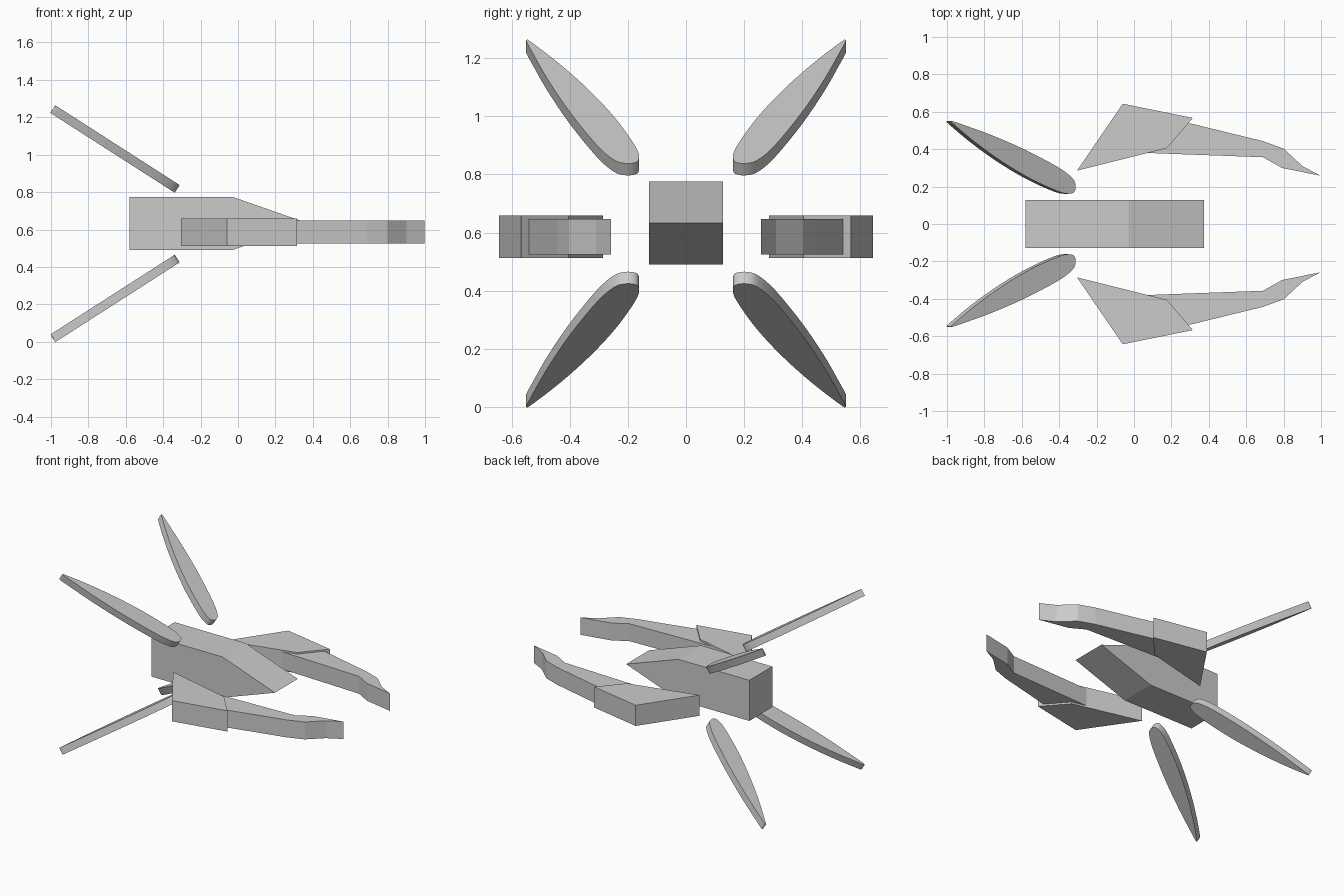
import bpy, bmesh, math
from mathutils import Vector

if "Cube" in bpy.data.objects:
    bpy.data.objects.remove(bpy.data.objects["Cube"])

MID_Z = 0.631


def prism(name, base, offset):
    """Extrude a closed loop of 3D points along an offset."""
    bm = bmesh.new()
    a = [bm.verts.new(p) for p in base]
    b = [bm.verts.new(Vector(p) + Vector(offset)) for p in base]
    n = len(base)
    bm.faces.new(a)
    bm.faces.new(b[::-1])
    for i in range(n):
        j = (i + 1) % n
        bm.faces.new((a[i], b[i], b[j], a[j]))
    bmesh.ops.recalc_face_normals(bm, faces=bm.faces)
    mesh = bpy.data.meshes.new(name)
    bm.to_mesh(mesh)
    bm.free()
    obj = bpy.data.objects.new(name, mesh)
    bpy.context.collection.objects.link(obj)
    return obj


def smooth_loop(points, steps):
    """Closed Catmull-Rom curve through 2D points."""
    pts = [Vector(p) for p in points]
    n, out = len(pts), []
    for i in range(n):
        p0, p1, p2, p3 = (pts[(i + k) % n] for k in (-1, 0, 1, 2))
        for s in range(steps):
            t = s / steps
            out.append(0.5 * (2 * p1 + (p2 - p0) * t
                              + (2 * p0 - 5 * p1 + 4 * p2 - p3) * t * t
                              + (3 * p1 - p0 - 3 * p2 + p3) * t ** 3))
    return out


# Wedge-nosed body, from its side profile
body = [(-0.58, 0.49), (-0.03, 0.49), (0.375, 0.633), (-0.03, 0.775), (-0.58, 0.775)]
prism("body", [(x, -0.127, z) for x, z in body], (0, 0.254, 0))

# Claw arms, from their top outlines
upper = [(-0.305, 0.285), (-0.06, 0.643), (0.315, 0.567), (0.175, 0.405)]
fore = [(0.07, 0.38), (0.15, 0.50), (0.28, 0.543), (0.69, 0.443), (0.80, 0.403), (0.90, 0.31),
        (0.997, 0.258), (0.79, 0.30), (0.69, 0.357), (0.20, 0.375)]

# Rear blade outline: (distance from root, half width side to side)
blade = [(0, 0), (0.012, 0.035), (0.05, 0.059), (0.16, 0.071), (0.39, 0.064), (0.61, 0.043),
         (0.78, 0.018), (0.855, 0.006), (0.864, 0), (0.85, -0.007), (0.68, -0.036),
         (0.48, -0.056), (0.28, -0.060), (0.09, -0.045), (0.02, -0.024)]
blade = smooth_loop(blade, 4)
along, across = Vector((0.4305, 0.9026)), Vector((0.9026, -0.4305))
rise, run = 0.54, -0.842

for side, y_sign in (("right", -1), ("left", 1)):
    prism("upper_arm_" + side, [(x, y * y_sign, 0.513) for x, y in upper], (0, 0, 0.145))
    prism("forearm_claw_" + side, [(x, y * y_sign, 0.525) for x, y in fore], (0, 0, 0.122))
    for level, z_sign in (("upper", 1), ("lower", -1)):
        base = []
        for u, v in blade:
            y, s = Vector((0.175, 0.02)) + along * u + across * v
            base.append((-0.30 + s * run, y * y_sign, MID_Z + z_sign * (0.199 + s * rise)))
        wing = prism(f"{level}_blade_{side}", base, (-0.026, 0, -0.041 * z_sign))
        bpy.ops.object.select_all(action='DESELECT')
        wing.select_set(True)
        bpy.context.view_layer.objects.active = wing
        bpy.ops.object.shade_smooth_by_angle(angle=math.radians(30))
